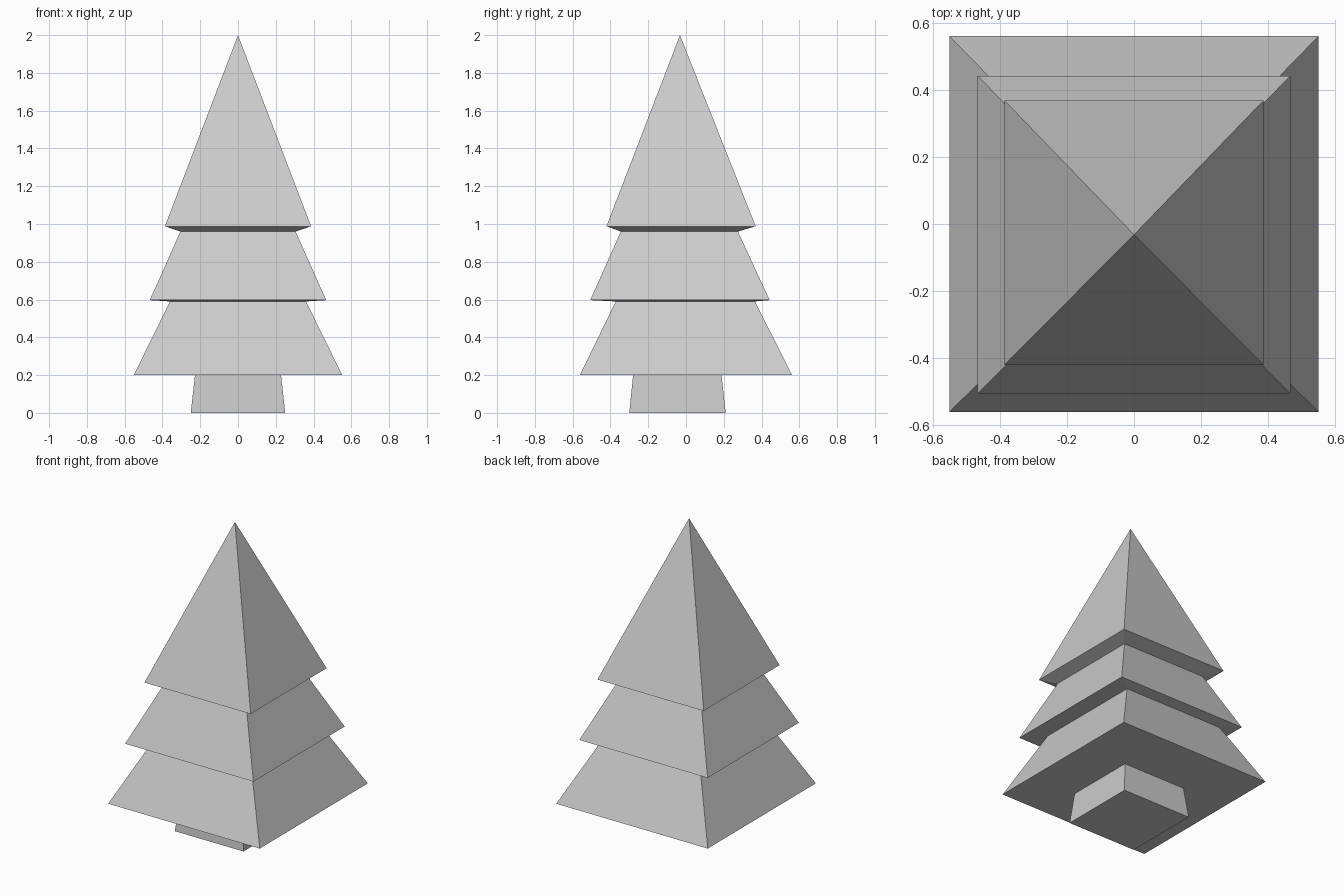
import bpy
import bmesh

if "Cube" in bpy.data.objects:
    bpy.data.objects.remove(bpy.data.objects["Cube"])


def loft(name, rings, apex=None, cap_bottom=False):
    """Skin rectangular rings (z, half_x, y_min, y_max) from bottom to top."""
    bm = bmesh.new()
    loops = [[bm.verts.new(p) for p in ((-hx, y0, z), (hx, y0, z), (hx, y1, z), (-hx, y1, z))]
             for z, hx, y0, y1 in rings]
    for low, high in zip(loops, loops[1:]):
        for i in range(4):
            j = (i + 1) % 4
            bm.faces.new((low[i], low[j], high[j], high[i]))
    if cap_bottom:
        bm.faces.new(loops[0][::-1])
    if apex:
        tip = bm.verts.new(apex)
        for i in range(4):
            bm.faces.new((loops[-1][i], loops[-1][(i + 1) % 4], tip))
    mesh = bpy.data.meshes.new(name)
    bm.to_mesh(mesh)
    bm.free()
    obj = bpy.data.objects.new(name, mesh)
    bpy.context.collection.objects.link(obj)
    return obj


trunk_top = (0.2, 0.228, -0.28, 0.188)

# Tapered trunk
loft("trunk", [(0.0, 0.25, -0.30, 0.21), trunk_top], cap_bottom=True)

# Three stepped foliage tiers ending in a point
loft("foliage", [
    trunk_top,
    (0.2, 0.552, -0.562, 0.562),     # lower tier rim
    (0.59, 0.36, -0.372, 0.365),     # lower tier top
    (0.597, 0.467, -0.507, 0.443),   # middle tier rim
    (0.96, 0.305, -0.345, 0.275),    # middle tier top
    (0.988, 0.387, -0.421, 0.369),   # upper tier rim
], apex=(0, -0.032, 2.0))
